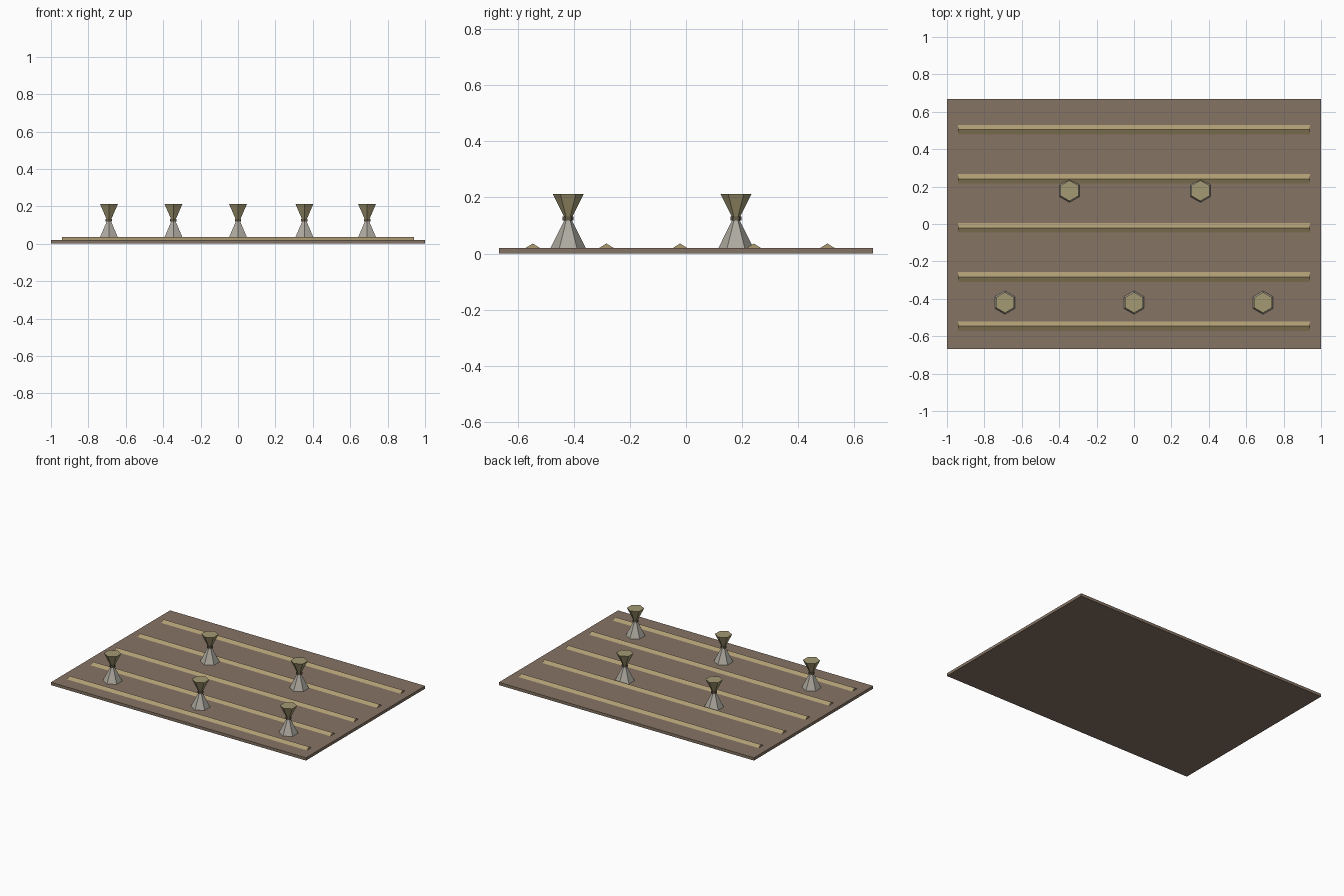
import bpy, bmesh
from math import pi

if "Cube" in bpy.data.objects:
    bpy.data.objects.remove(bpy.data.objects["Cube"])


def material(name, rgb):
    m = bpy.data.materials.new(name)
    m.diffuse_color = (*rgb, 1)
    m.use_nodes = True
    m.node_tree.nodes["Principled BSDF"].inputs["Base Color"].default_value = m.diffuse_color
    return m


SOIL = material("soil_brown", (0.24, 0.175, 0.13))
STRAW = material("straw", (0.42, 0.33, 0.17))
STONE = material("pale_stone", (0.42, 0.40, 0.35))
OLIVE = material("olive", (0.37, 0.32, 0.17))
DARK = material("dark_band", (0.13, 0.10, 0.07))


def finish(obj, name, mat):
    obj.name = name
    obj.data.materials.append(mat)


def hex_frustum(name, x, y, z0, z1, r0, r1, mat):
    # six-sided, with corners pointing along y
    bpy.ops.mesh.primitive_cone_add(vertices=6, radius1=r0, radius2=r1, depth=z1 - z0,
                                    location=(x, y, (z0 + z1) / 2))
    finish(bpy.context.object, name, mat)


def ridge(name, y, half_len, half_width, z0, z1, mat):
    # triangular profile extruded along x
    bm = bmesh.new()
    profile = [(-half_width, z0), (half_width, z0), (0, z1)]
    face = bm.faces.new([bm.verts.new((-half_len, y + py, pz)) for py, pz in profile])
    ext = bmesh.ops.extrude_face_region(bm, geom=[face])
    moved = [v for v in ext["geom"] if isinstance(v, bmesh.types.BMVert)]
    bmesh.ops.translate(bm, verts=moved, vec=(2 * half_len, 0, 0))
    bmesh.ops.recalc_face_normals(bm, faces=bm.faces)
    me = bpy.data.meshes.new(name)
    bm.to_mesh(me)
    bm.free()
    obj = bpy.data.objects.new(name, me)
    bpy.context.collection.objects.link(obj)
    finish(obj, name, mat)


# Base slab
bpy.ops.mesh.primitive_cube_add(size=1, location=(0, 0, 0.01))
bpy.context.object.scale = (2, 1.334, 0.02)
finish(bpy.context.object, "base_slab", SOIL)

# Long raised ridges
for i in range(5):
    ridge(f"ridge_{i + 1}", -0.546 + 0.2625 * i, 0.94, 0.029, 0.018, 0.036, STRAW)

# Hourglass posts: pale foot, dark band, flared cup
posts = [(-0.69, -0.42), (0, -0.42), (0.69, -0.42), (-0.345, 0.178), (0.355, 0.178)]
for i, (x, y) in enumerate(posts, 1):
    hex_frustum(f"post_foot_{i}", x, y, 0.02, 0.122, 0.0625, 0.012, STONE)
    hex_frustum(f"post_band_{i}", x, y, 0.118, 0.132, 0.02, 0.02, DARK)
    hex_frustum(f"post_cup_{i}", x, y, 0.126, 0.213, 0.012, 0.0555, OLIVE)
